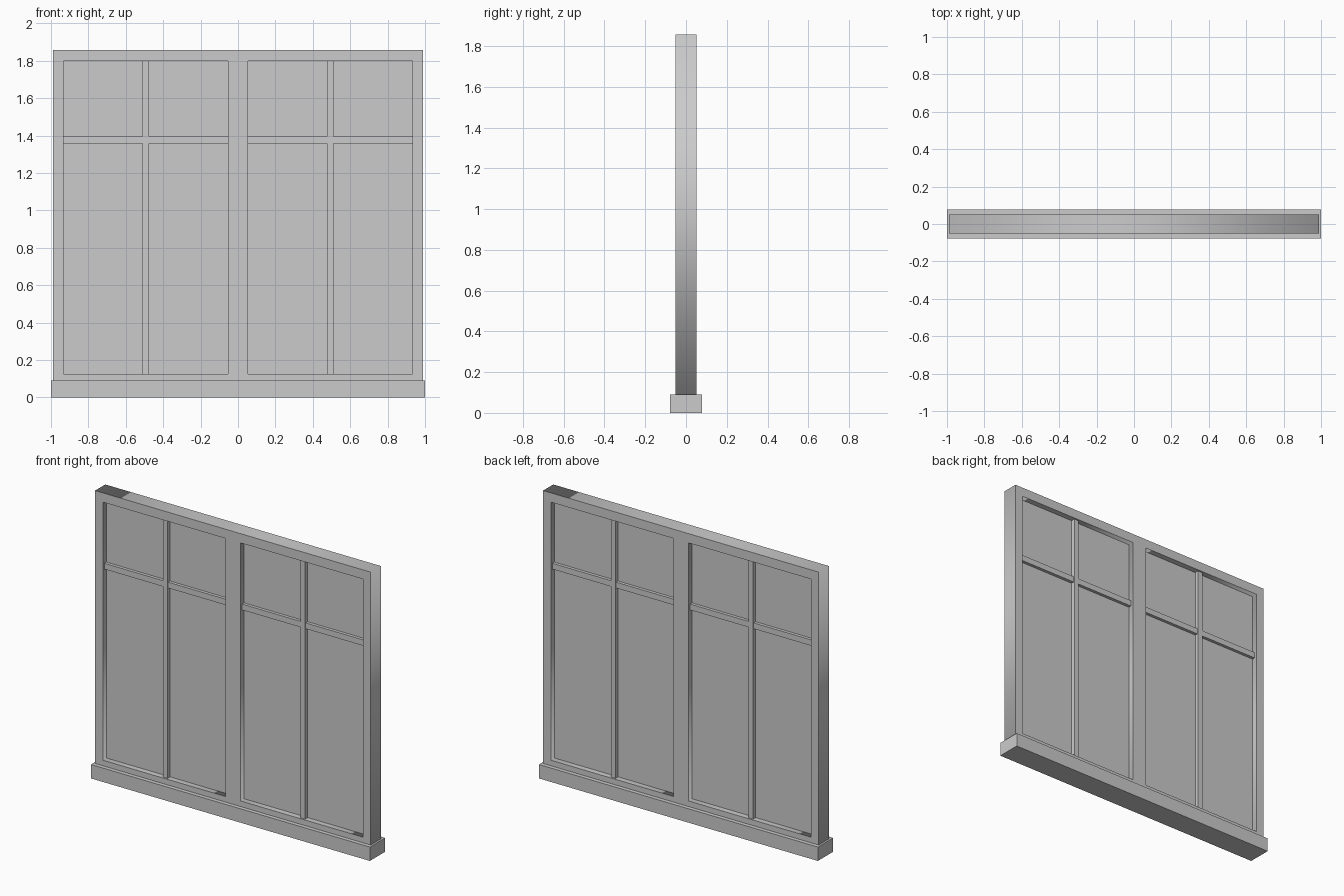
import bpy
import bmesh
from math import pi
from mathutils import Vector

if "Cube" in bpy.data.objects:
    bpy.data.objects.remove(bpy.data.objects["Cube"])


def box(name, x0, x1, y, z0, z1):
    """Box spanning x0..x1 and z0..z1, with depth -y..y."""
    bm = bmesh.new()
    bmesh.ops.create_cube(bm, size=1)
    bmesh.ops.scale(bm, vec=Vector((x1 - x0, 2 * y, z1 - z0)), verts=bm.verts)
    bmesh.ops.translate(bm, vec=Vector(((x0 + x1) / 2, 0, (z0 + z1) / 2)), verts=bm.verts)
    mesh = bpy.data.meshes.new(name)
    bm.to_mesh(mesh)
    bm.free()
    ob = bpy.data.objects.new(name, mesh)
    bpy.context.collection.objects.link(ob)
    return ob


def pierced_panel(name, rects, y):
    """Upright panel: the first rectangle is the outline, the others are openings."""
    curve = bpy.data.curves.new(name, 'CURVE')
    curve.dimensions = '2D'
    curve.fill_mode = 'BOTH'
    curve.extrude = y
    for x0, x1, z0, z1 in rects:
        sp = curve.splines.new('POLY')
        sp.points.add(3)
        for p, (x, z) in zip(sp.points, ((x0, z0), (x1, z0), (x1, z1), (x0, z1))):
            p.co = (x, z, 0, 1)
        sp.use_cyclic_u = True
    ob = bpy.data.objects.new(name, curve)
    ob.rotation_euler = (pi / 2, 0, 0)
    bpy.context.collection.objects.link(ob)
    bpy.ops.object.select_all(action='DESELECT')
    ob.select_set(True)
    bpy.context.view_layer.objects.active = ob
    bpy.ops.object.convert(target='MESH')
    return ob


SILL_TOP, TOP = 0.09, 1.858
INNER, OUTER = 0.053, 0.933      # opening limits in x
LOW, HIGH = 0.126, 1.798         # opening limits in z

# Sill
box("sill", -1, 1, 0.078, 0, SILL_TOP)

# Frame with central mullion, in one piece
pierced_panel("frame", [(-0.988, 0.988, SILL_TOP, TOP),
                        (-OUTER, -INNER, LOW, HIGH),
                        (INNER, OUTER, LOW, HIGH)], 0.052)

# Each sash: glass pane, vertical bar and crossbar
mid = (INNER + OUTER) / 2
for side, s in (("left", -1), ("right", 1)):
    x0, x1 = sorted((s * INNER, s * OUTER))
    c = s * mid
    box(side + "_glass", x0, x1, 0.015, LOW, HIGH)
    box(side + "_vertical_bar", c - 0.017, c + 0.017, 0.041, LOW, HIGH)
    box(side + "_crossbar", x0, x1, 0.035, 1.357, 1.395)
